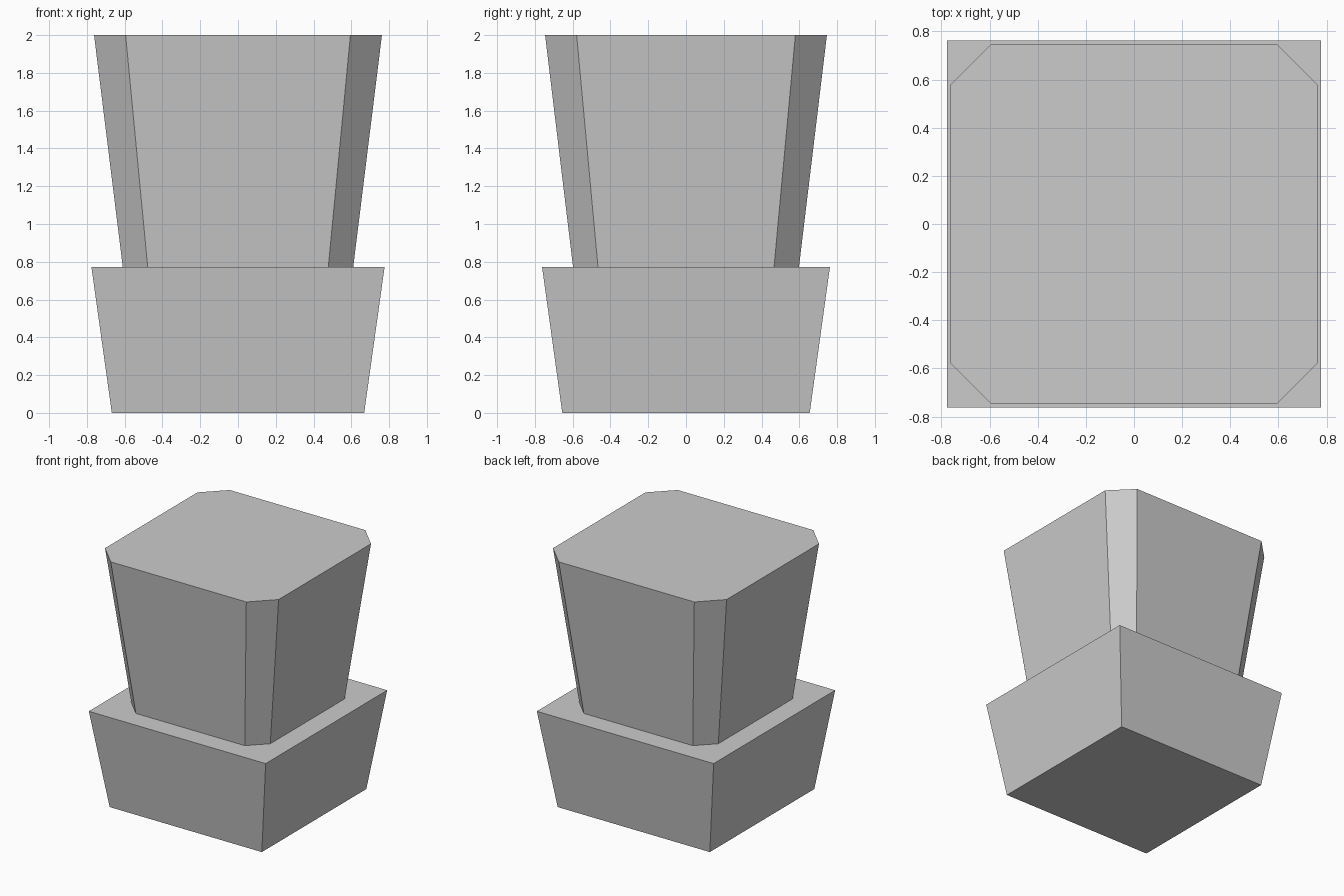
import bpy, bmesh

if "Cube" in bpy.data.objects:
    bpy.data.objects.remove(bpy.data.objects["Cube"])

grey = bpy.data.materials.new("plain grey")
grey.diffuse_color = (0.6, 0.6, 0.6, 1)
grey.use_nodes = True
grey.node_tree.nodes["Principled BSDF"].inputs["Base Color"].default_value = grey.diffuse_color


def outline(hx, hy, cut):
    """Rectangle of half sizes hx, hy with optional cut corners, counter-clockwise."""
    if not cut:
        return [(-hx, -hy), (hx, -hy), (hx, hy), (-hx, hy)]
    cx, cy = hx - cut, hy - cut
    return [(-cx, -hy), (cx, -hy), (hx, -cy), (hx, cy),
            (cx, hy), (-cx, hy), (-hx, cy), (-hx, -cy)]


def tapered_block(name, z0, size0, z1, size1):
    """Closed block lofted between a lower and an upper outline."""
    bm = bmesh.new()
    low = [bm.verts.new((x, y, z0)) for x, y in outline(*size0)]
    high = [bm.verts.new((x, y, z1)) for x, y in outline(*size1)]
    n = len(low)
    bm.faces.new(low[::-1])
    bm.faces.new(high)
    for i in range(n):
        j = (i + 1) % n
        bm.faces.new((low[i], low[j], high[j], high[i]))
    mesh = bpy.data.meshes.new(name)
    bm.to_mesh(mesh)
    bm.free()
    mesh.materials.append(grey)
    obj = bpy.data.objects.new(name, mesh)
    bpy.context.collection.objects.link(obj)
    return obj


# Wide square base, flaring upwards
tapered_block("base", 0, (0.668, 0.655, 0), 0.772, (0.776, 0.762, 0))
# Upper block with cut corners, flaring upwards
tapered_block("upper_block", 0.772, (0.61, 0.598, 0.132), 2, (0.762, 0.746, 0.167))
